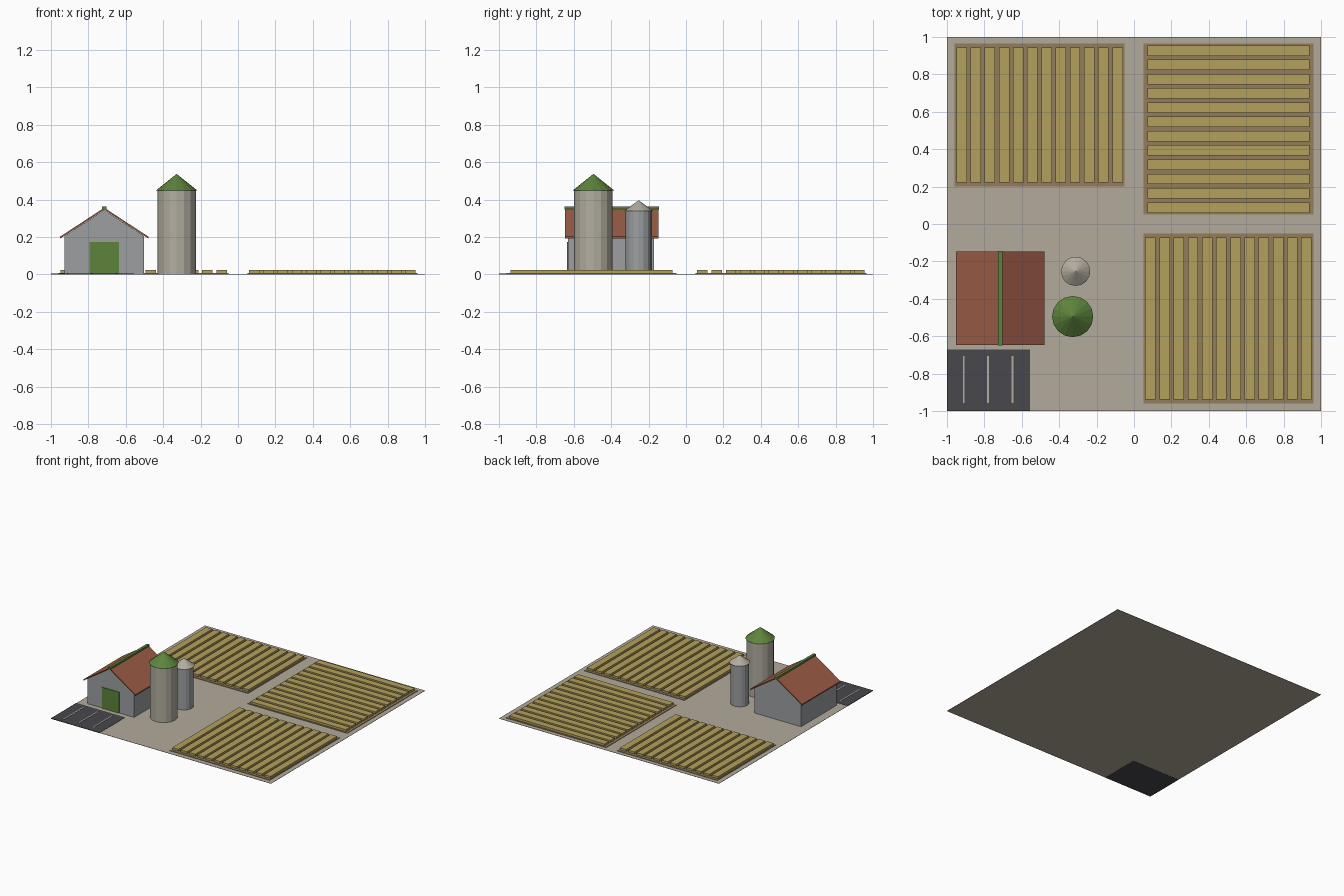
import bpy, bmesh, math

if "Cube" in bpy.data.objects:
    bpy.data.objects.remove(bpy.data.objects["Cube"])


def material(name, r, g, b):
    def lin(c):
        c /= 255
        return c / 12.92 if c <= 0.04045 else ((c + 0.055) / 1.055) ** 2.4
    m = bpy.data.materials.new(name)
    m.diffuse_color = (lin(r), lin(g), lin(b), 1)
    m.use_nodes = True
    m.node_tree.nodes["Principled BSDF"].inputs["Base Color"].default_value = m.diffuse_color
    return m


GROUND = material("packed earth", 178, 170, 156)
SOIL = material("brown soil", 146, 125, 92)
CROP = material("straw crop", 180, 160, 92)
ROOF = material("red roof", 156, 92, 70)
GREEN = material("farm green", 92, 132, 60)
WALL = material("grey wall", 156, 159, 161)
ASPHALT = material("asphalt", 72, 72, 77)
PALE = material("pale concrete", 178, 173, 160)


def finish(name, bm, mat):
    bmesh.ops.recalc_face_normals(bm, faces=bm.faces)
    me = bpy.data.meshes.new(name)
    bm.to_mesh(me)
    bm.free()
    me.materials.append(mat)
    ob = bpy.data.objects.new(name, me)
    bpy.context.collection.objects.link(ob)
    return ob


def add_box(bm, x0, x1, y0, y1, z0, z1):
    vs = bmesh.ops.create_cube(bm, size=1)["verts"]
    for v in vs:
        v.co.x = x1 if v.co.x > 0 else x0
        v.co.y = y1 if v.co.y > 0 else y0
        v.co.z = z1 if v.co.z > 0 else z0


def boxes(name, mat, items):
    bm = bmesh.new()
    for it in items:
        add_box(bm, *it)
    return finish(name, bm, mat)


def extrude_xz(name, mat, profile, y0, y1):
    bm = bmesh.new()
    f = bm.faces.new([bm.verts.new((x, y0, z)) for x, z in profile])
    ext = bmesh.ops.extrude_face_region(bm, geom=[f])["geom"]
    for v in ext:
        if isinstance(v, bmesh.types.BMVert):
            v.co.y = y1
    return finish(name, bm, mat)


def cone(name, mat, sides, r0, r1, x, y, z0, z1):
    bm = bmesh.new()
    bmesh.ops.create_cone(bm, cap_ends=True, segments=sides, radius1=r0, radius2=r1, depth=z1 - z0)
    bmesh.ops.translate(bm, verts=bm.verts, vec=(x, y, (z0 + z1) / 2))
    return finish(name, bm, mat)


# Yard
boxes("yard", GROUND, [(-1, 1, -1, 1, 0.001, 0.003)])


# Fields: a soil bed with twelve raised crop rows
def field(name, x0, x1, y0, y1, along_y):
    boxes(name + "_soil", SOIL, [(x0, x1, y0, y1, 0.002, 0.007)])
    n, w, m = 12, 0.028, 0.022
    rows = []
    for i in range(n):
        t = (i + 0.5) / n
        if along_y:
            c = x0 + (x1 - x0) * t
            rows.append((c - w, c + w, y0 + m, y1 - m, 0.006, 0.024))
        else:
            c = y0 + (y1 - y0) * t
            rows.append((x0 + m, x1 - m, c - w, c + w, 0.006, 0.024))
    boxes(name + "_rows", CROP, rows)


field("back_left_field", -0.96, -0.05, 0.20, 0.965, True)
field("back_right_field", 0.05, 0.96, 0.05, 0.965, False)
field("front_right_field", 0.05, 0.96, -0.96, -0.05, True)

# Barn: gabled walls, thin overhanging roof, ridge cap and door
cx, slope, top = -0.715, 0.655, 0.357
extrude_xz("barn_walls", WALL,
           [(cx - 0.212, 0.002), (cx + 0.212, 0.002), (cx + 0.212, top - 0.012 - 0.212 * slope),
            (cx, top - 0.012), (cx - 0.212, top - 0.012 - 0.212 * slope)], -0.63, -0.17)
e = top - 0.236 * slope
extrude_xz("barn_roof", ROOF,
           [(cx - 0.236, e), (cx, top), (cx + 0.236, e),
            (cx + 0.236, e - 0.01), (cx, top - 0.01), (cx - 0.236, e - 0.01)], -0.647, -0.147)
boxes("ridge_cap", GREEN, [(cx - 0.011, cx + 0.011, -0.65, -0.145, 0.348, 0.364)])
boxes("barn_door", GREEN, [(cx - 0.078, cx + 0.078, -0.635, -0.629, 0.003, 0.175)])

# Silos
cone("large_silo_body", PALE, 16, 0.103, 0.103, -0.328, -0.495, 0.002, 0.45)
cone("large_silo_cap", GREEN, 16, 0.11, 0, -0.328, -0.495, 0.45, 0.538)
cone("small_silo_body", WALL, 16, 0.07, 0.07, -0.312, -0.253, 0.002, 0.34)
cone("small_silo_cap", PALE, 16, 0.078, 0, -0.312, -0.253, 0.34, 0.397)

# Parking area with painted bay lines
boxes("parking", ASPHALT, [(-1, -0.557, -1, -0.67, 0, 0.005)])
boxes("bay_lines", PALE, [(x - 0.005, x + 0.005, -0.957, -0.705, 0.004, 0.007)
                          for x in (-0.91, -0.78, -0.65)])
